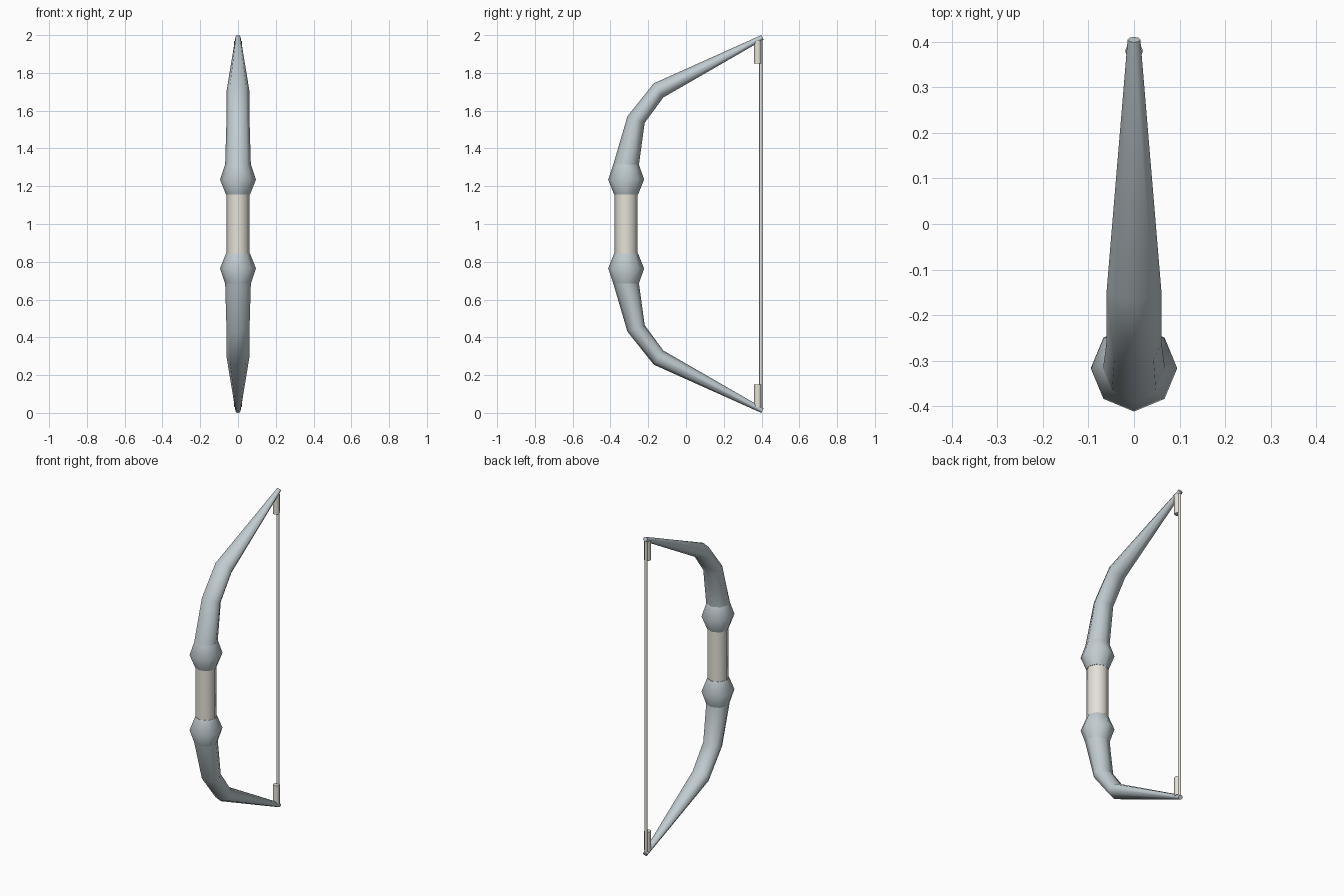
import bpy, bmesh, math
from mathutils import Vector

if "Cube" in bpy.data.objects:
    bpy.data.objects.remove(bpy.data.objects["Cube"])

SIDES = 8


def material(name, rgb):
    m = bpy.data.materials.new(name)
    m.diffuse_color = (*rgb, 1)
    m.use_nodes = True
    m.node_tree.nodes["Principled BSDF"].inputs["Base Color"].default_value = m.diffuse_color
    return m


steel = material("pale blue grey", (0.53, 0.60, 0.63))
cream = material("cream", (0.78, 0.76, 0.68))


def tube(name, rings, mat, flip=False):
    """Loft eight-sided rings; each ring = (front y, z), (back y, z), x radius."""
    bm = bmesh.new()
    loops = []
    for (ya, za), (yb, zb), rx in rings:
        if flip:
            za, zb = 2 - za, 2 - zb
        mid = Vector((0, (ya + yb) / 2, (za + zb) / 2))
        half = Vector((0, (yb - ya) / 2, (zb - za) / 2))
        loops.append([bm.verts.new(mid + half * math.cos(a) + Vector((rx * math.sin(a), 0, 0)))
                      for a in (math.tau * i / SIDES for i in range(SIDES))])
    for lo, hi in zip(loops, loops[1:]):
        for i in range(SIDES):
            j = (i + 1) % SIDES
            bm.faces.new((lo[i], lo[j], hi[j], hi[i])).smooth = True
    bm.faces.new(loops[0])
    bm.faces.new(loops[-1])
    bmesh.ops.recalc_face_normals(bm, faces=bm.faces)
    me = bpy.data.meshes.new(name)
    bm.to_mesh(me)
    bm.free()
    me.materials.append(mat)
    ob = bpy.data.objects.new(name, me)
    bpy.context.collection.objects.link(ob)
    return ob


def level(y, z, r):
    """A round horizontal ring."""
    return (y - r, z), (y + r, z), r


# Grip in the middle
tube("grip", [level(-0.317, 0.845, 0.061), level(-0.317, 1.155, 0.061)], cream)

# Collars, limbs and string wraps, mirrored about z = 1
for side, flip in (("upper", False), ("lower", True)):
    tube(side + "_collar", [level(-0.317, 1.155, 0.063),
                            level(-0.317, 1.235, 0.095),
                            level(-0.317, 1.315, 0.068)], steel, flip)
    tube(side + "_limb", [level(-0.317, 1.315, 0.068),
                          ((-0.31, 1.57), (-0.219, 1.535), 0.061),
                          ((-0.17, 1.745), (-0.12, 1.67), 0.06),
                          ((0.399, 2.0), (0.411, 1.976), 0.014)], steel, flip)
    tube(side + "_string_wrap", [level(0.38, 1.85, 0.02),
                                 level(0.38, 1.97, 0.02)], cream, flip)

# Bow string
tube("string", [level(0.396, 0.015, 0.009), level(0.396, 1.985, 0.009)], cream)
